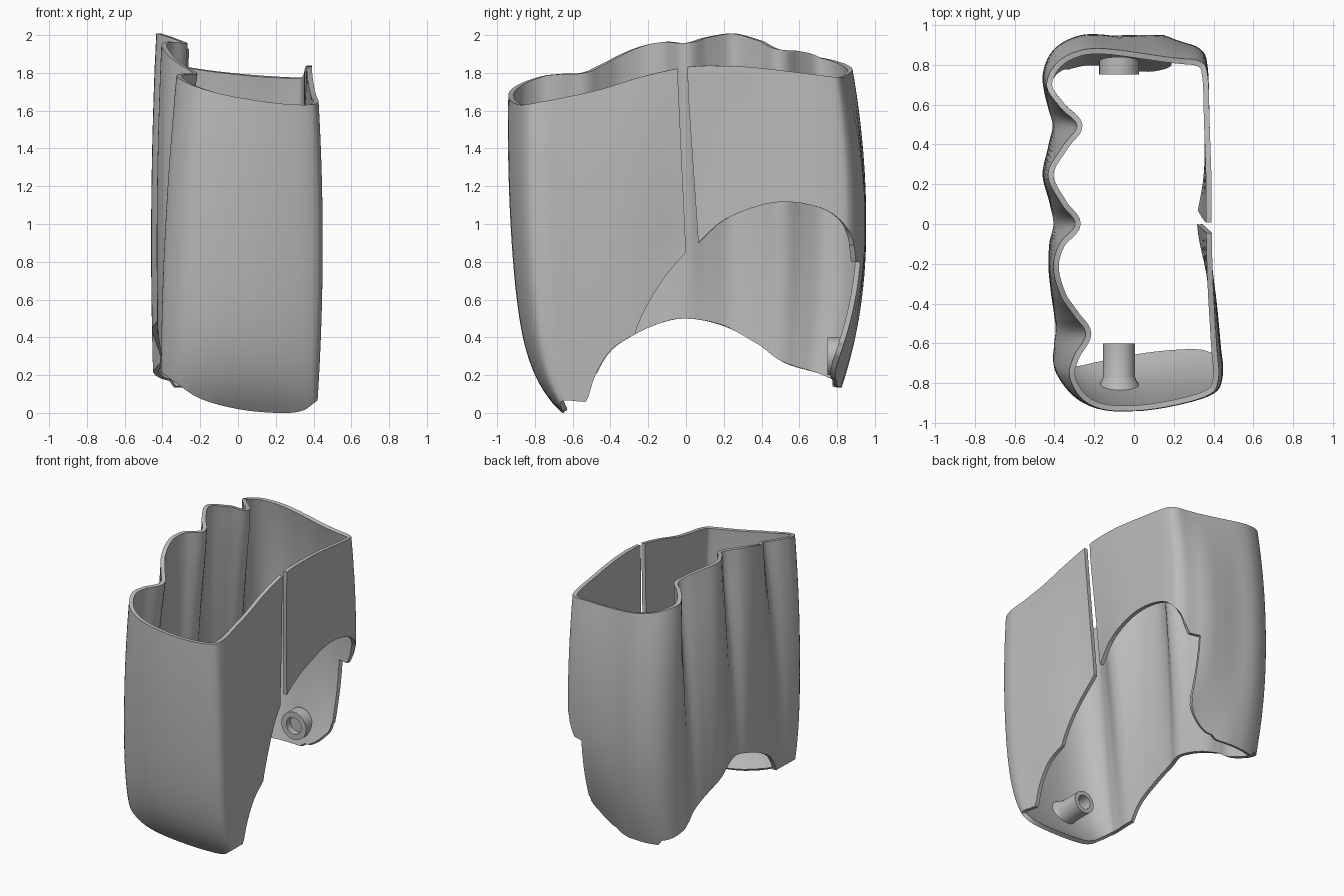
import bpy, bmesh, math
from mathutils import Vector

cube = bpy.data.objects.get("Cube")
if cube:
    bpy.data.objects.remove(cube, do_unlink=True)

grey = bpy.data.materials.new("plain grey")
grey.use_nodes = True
grey.diffuse_color = (0.5, 0.5, 0.5, 1)
grey.node_tree.nodes["Principled BSDF"].inputs["Base Color"].default_value = (0.5, 0.5, 0.5, 1)

WALL = 0.028
ROWS = 30


def spline(points, closed=False, steps=6):
    """Smooth curve through the points."""
    pts = [Vector(p) for p in points]
    n = len(pts)
    out = []
    for i in range(n if closed else n - 1):
        if closed:
            a, b, c, d = (pts[(i + k) % n] for k in (-1, 0, 1, 2))
        else:
            a, b, c, d = (pts[min(max(i + k, 0), n - 1)] for k in (-1, 0, 1, 2))
        for s in range(steps):
            t = s / steps
            out.append(b + (c - a) * (t / 2) + (a * 2 - b * 5 + c * 4 - d) * (t * t / 2)
                       + (b * 3 - a - c * 3 + d) * (t ** 3 / 2))
    if not closed:
        out.append(pts[-1])
    return out


def make_object(name, bm):
    mesh = bpy.data.meshes.new(name)
    bm.to_mesh(mesh)
    bm.free()
    mesh.materials.append(grey)
    obj = bpy.data.objects.new(name, mesh)
    bpy.context.collection.objects.link(obj)
    bpy.ops.object.select_all(action='DESELECT')
    obj.select_set(True)
    bpy.context.view_layer.objects.active = obj
    return obj


def smooth():
    bpy.ops.object.shade_smooth_by_angle(angle=math.radians(35))


# How the wall bulges with height
def front_reach(z):
    u = max(0, 1 - z / 1.5)
    return 0.95 - 0.125 * u ** 2 - 0.165 * u ** 8 - 0.06 * max(0, z - 1.5) ** 2


def back_reach(z):
    d = (z - 1) / 0.85
    return 0.94 - (0.075 * d * d if d > 0 else 0.12 * (-d) ** 2.2)


RIM = spline([(-1, 1.61), (-0.9, 1.62), (-0.5, 1.7), (-0.25, 1.775), (0, 1.83),
              (0.2, 1.837), (0.4, 1.825), (0.85, 1.77), (1, 1.75)], steps=8)


def rim_height(x, y):
    """Sloped top edge, higher on the grooved side."""
    base = RIM[-1].y
    for p, q in zip(RIM, RIM[1:]):
        if p.x <= y <= q.x:
            base = p.y + (q.y - p.y) * (y - p.x) / (q.x - p.x)
            break
    ease = 1 - 0.45 * min(1, max(0, (y - 0.42) / 0.3))
    return base + 0.16 * ease * (max(0, 0.4 - x) / 0.8) ** 1.6


def wall_point(x, y, depth, z):
    """Outer wall position of one contour point at height z."""
    bulge = 1 - ((z - 0.9) / 0.95) ** 2
    fade = min(1, max(0, (z - 0.2) / 1.6)) ** 1.2
    groove = depth * (0.15 + 0.85 * fade)
    if x > 0:
        px = x + 0.035 * bulge * min(1, max(0, -y / 0.7))
        px -= 0.045 * min(1, max(0, (1.8 - z) / 0.9)) * math.exp(-(y / 0.22) ** 2) * (x > 0.35)
    else:
        px = x + groove - 0.02 * bulge * min(1, -x / 0.4)
    if y < 0:
        py = y - (front_reach(z) - 0.93) * (-y / 0.93) ** 3
    else:
        swell = 1 + 0.9 * max(0, 1 - abs(x - 0.15) / 0.25)
        py = y + (back_reach(z) - 0.88) * (y / 0.88) ** 3 * swell
    return px, py, z


# Contour: x, y and finger-groove depth
contour = spline([
    (.37, .75, 0), (.38, .5, 0), (.39, .2, 0), (.39, 0, 0), (.395, -.3, 0), (.405, -.6, 0),
    (.41, -.77, 0), (.35, -.85, 0), (.1, -.91, 0), (-.12, -.92, 0), (-.3, -.87, .05),
    (-.4, -.76, .08), (-.41, -.66, .11), (-.41, -.55, .17), (-.41, -.46, .11),
    (-.41, -.36, .04), (-.41, -.22, 0), (-.42, -.1, .04), (-.42, 0, .12), (-.42, .1, .05),
    (-.44, .25, 0), (-.43, .4, .07), (-.42, .5, .13), (-.43, .59, .06), (-.44, .7, 0),
    (-.4, .81, 0), (-.3, .875, 0), (-.15, .89, 0), (.2, .84, 0), (.33, .82, 0)], closed=True)

shell = bmesh.new()
columns = []
for x, y, depth in contour:
    top = rim_height(x + depth, y)
    columns.append([shell.verts.new(wall_point(x, y, depth, top * r / ROWS))
                    for r in range(ROWS + 1)])
for i, col in enumerate(columns):
    nxt = columns[(i + 1) % len(columns)]
    for r in range(ROWS):
        shell.faces.new((col[r], col[r + 1], nxt[r + 1], nxt[r]))


def inside(a, b, profile):
    hit = False
    for p, q in zip(profile, profile[1:] + profile[:1]):
        if (p.y > b) != (q.y > b) and a < p.x + (q.x - p.x) * (b - p.y) / (q.y - p.y):
            hit = not hit
    return hit


def trim(profile, axis, low, high=2):
    """Trim away the wall inside a profile, between low and high along the axis."""
    across = 1 - axis
    beyond = Vector((0, 0, 0))
    beyond[axis] = 1

    def slice_faces(p, q, point, normal):
        lo_a, hi_a = sorted((p.x, q.x))
        lo_b, hi_b = sorted((p.y, q.y))
        geom = set()
        for f in shell.faces:
            cos = [v.co for v in f.verts]
            a = [c[across] for c in cos]
            if max(a) < lo_a or min(a) > hi_a:
                continue
            b = [c.z for c in cos]
            if max(b) < lo_b or min(b) > hi_b:
                continue
            if max(c[axis] for c in cos) >= low and min(c[axis] for c in cos) <= high:
                geom.update([f, *f.verts, *f.edges])
        if geom:
            bmesh.ops.bisect_plane(shell, geom=list(geom), dist=0.0002,
                                   plane_co=point, plane_no=normal)

    for p, q in zip(profile, profile[1:] + profile[:1]):
        start, run = Vector((0, 0, p.y)), Vector((0, 0, q.y - p.y))
        start[across], run[across] = p.x, q.x - p.x
        slice_faces(p, q, start, run.cross(beyond).normalized())
    corner_lo = Vector((min(p.x for p in profile), min(p.y for p in profile)))
    corner_hi = Vector((max(p.x for p in profile), max(p.y for p in profile)))
    slice_faces(corner_lo, corner_hi, beyond * low, beyond)

    doomed = []
    for f in shell.faces:
        c = f.calc_center_median()
        if low < c[axis] < high and inside(c[across], c.z, profile):
            doomed.append(f)
    bmesh.ops.delete(shell, geom=doomed, context='FACES')


# Arch through both sides at the bottom
arch = spline([(-.66, -.06), (-.61, .02), (-.53, .06), (-.48, .2), (-.4, .33), (-.28, .41),
               (-.15, .47), (0, .5), (.2, .46), (.4, .355), (.52, .265), (.7, .21), (.8, .17)],
              steps=4)
trim(arch + [Vector((.81, -.2)), Vector((-.66, -.2))], 0, -1)

# Lower edges of the back and front walls
back_hem = spline([(.7, .45), (.25, .4), (.18, .3), (.1, .215), (0, .16), (-.12, .135),
                   (-.6, .135)], steps=4)
trim(back_hem + [Vector((-.6, -.2)), Vector((.7, -.2))], 1, 0.5)
front_hem = spline([(-.6, .3), (-.42, .22), (-.33, .16), (-.2, .075), (0, .02), (.2, 0),
                    (.33, .008), (.4, .05), (.5, .13)], steps=4)
trim(front_hem + [Vector((.5, -.2)), Vector((-.6, -.2))], 1, -2, -0.3)

# Slot and large opening on the flat side, running round to the back wall
front_edge = spline([(0, .85), (-.1, .735), (-.2, .58), (-.27, .42), (-.32, .2)], steps=4)
back_edge = spline([(.9, .8), (.89, .88), (.86, .97), (.75, 1.07),
                    (.57, 1.115), (.4, 1.1), (.2, 1.02), (.065, .9)], steps=4)
opening = [Vector((-.058, 2.1))] + front_edge + [
    Vector((-.32, -.2)), Vector((1.1, -.2)), Vector((1.1, .78))]
trim(opening + back_edge + [Vector((.01, 1.7)), Vector((.005, 2.1))], 0, 0.2)

bmesh.ops.remove_doubles(shell, verts=shell.verts[:], dist=0.0008)
make_object("grip_shell", shell)
thick = bpy.context.object.modifiers.new("thickness", 'SOLIDIFY')
thick.thickness = WALL
thick.offset = -1
bpy.ops.object.modifier_apply(modifier=thick.name)
smooth()


def boss(name, radius, hole, tip, base_at, flare):
    """Hollow screw post running from the wall to its tip."""
    side = 1 if tip > 0 else -1
    base_mid = base_at(0.3)
    floor = base_mid - side * 0.02
    neck = base_mid - side * 0.05
    # radius and y for each ring; None follows the wall
    rings = [(radius + flare, None), (radius + flare * 0.3, neck + side * 0.02),
             (radius, neck), (radius, tip), (hole, tip), (hole, floor)]
    b = bmesh.new()
    loops = []
    for rad, y in rings:
        loop = []
        for k in range(32):
            a = math.tau * k / 32
            z = 0.3 + rad * math.sin(a)
            loop.append(b.verts.new((-0.075 + rad * math.cos(a), base_at(z) if y is None else y, z)))
        loops.append(loop)
    for p, q in zip(loops, loops[1:]):
        for k in range(32):
            m = (k + 1) % 32
            b.faces.new((p[k], p[m], q[m], q[k]))
    b.faces.new(loops[0])
    b.faces.new(loops[-1])
    bmesh.ops.recalc_face_normals(b, faces=b.faces[:])
    make_object(name, b)
    smooth()


# Screw posts inside the front and back walls
boss("front_screw_post", 0.08, 0.05, -0.6, lambda z: -front_reach(z) + 0.025, 0.025)
boss("back_screw_post", 0.1, 0.06, 0.75, lambda z: back_reach(z) - 0.045, 0.0)
